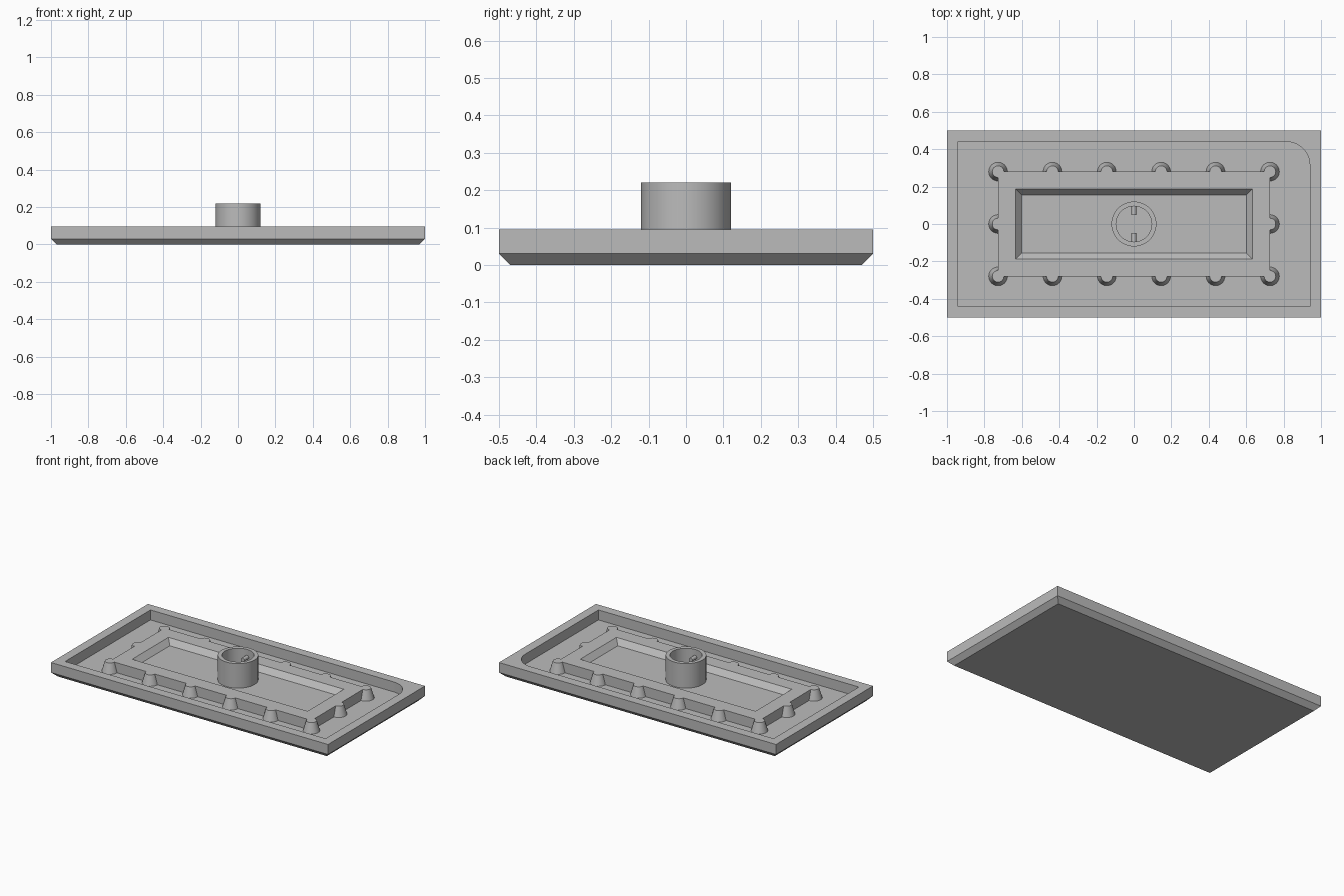
import bpy, bmesh, math
from mathutils import Matrix

if "Cube" in bpy.data.objects:
    bpy.data.objects.remove(bpy.data.objects["Cube"])

grey = bpy.data.materials.new("plain grey")
grey.diffuse_color = (0.5, 0.5, 0.5, 1)
grey.use_nodes = True
grey.node_tree.nodes["Principled BSDF"].inputs["Base Color"].default_value = grey.diffuse_color

FLOOR, TOP, WELL = 0.03, 0.095, 0.06


def make(name, bm, smooth=False):
    bmesh.ops.recalc_face_normals(bm, faces=bm.faces)
    mesh = bpy.data.meshes.new(name)
    bm.to_mesh(mesh)
    bm.free()
    mesh.materials.append(grey)
    ob = bpy.data.objects.new(name, mesh)
    bpy.context.collection.objects.link(ob)
    if smooth:
        smooth_by_angle(ob)
    return ob


def smooth_by_angle(ob):
    bpy.ops.object.select_all(action='DESELECT')
    ob.select_set(True)
    bpy.context.view_layer.objects.active = ob
    bpy.ops.object.shade_smooth_by_angle(angle=math.radians(30))


def loft(sections, bm=None, caps=True, closed=False):
    """Skin a stack of (outline, z) sections."""
    bm = bm or bmesh.new()
    loops = [[bm.verts.new((x, y, z)) for x, y in pts] for pts, z in sections]
    pairs = list(zip(loops, loops[1:])) + ([(loops[-1], loops[0])] if closed else [])
    for a, b in pairs:
        for i in range(len(a)):
            j = (i + 1) % len(a)
            bm.faces.new((a[i], a[j], b[j], b[i]))
    if caps and not closed:
        bm.faces.new(loops[0][::-1])
        bm.faces.new(loops[-1])
    return bm


def rect(hx, hy):
    return [(-hx, -hy), (hx, -hy), (hx, hy), (-hx, hy)]


def circle(r, n=48, cx=0, cy=0):
    return [(cx + r * math.cos(2 * math.pi * i / n),
             cy + r * math.sin(2 * math.pi * i / n)) for i in range(n)]


def boolean(ob, cutter, op):
    """Apply a boolean and discard the helper."""
    mod = ob.modifiers.new(op, 'BOOLEAN')
    mod.operation, mod.object, mod.solver = op, cutter, 'EXACT'
    bpy.context.view_layer.objects.active = ob
    bpy.ops.object.modifier_apply(modifier=mod.name)
    bpy.data.objects.remove(cutter)


# Tray with chamfered underside and a recess that has one rounded corner
tray = make("tray", loft([(rect(0.97, 0.47), 0), (rect(1, 0.5), 0.03), (rect(1, 0.5), TOP)]))
R = 0.125
corner = [(0.94 - R + R * math.cos(a), 0.44 - R + R * math.sin(a))
          for a in (math.pi / 2 * i / 12 for i in range(13))]
outline = [(-0.94, -0.44), (0.94, -0.44)] + corner + [(-0.94, 0.44)]
boolean(tray, make("recess_cutter", loft([(outline, FLOOR), (outline, 0.2)])), 'DIFFERENCE')
smooth_by_angle(tray)

# Raised platform with tapered studs round its edge and a sloped well
platform = make("platform", loft([(rect(0.727, 0.28), FLOOR), (rect(0.727, 0.28), TOP)]))
spots = [(x, y) for x in (-0.727, -0.436, -0.145, 0.145, 0.436, 0.727) for y in (-0.28, 0.28)]
spots += [(-0.727, 0), (0.727, 0)]
studs = bmesh.new()
for x, y in spots:
    loft([(circle(0.05, 32, x, y), FLOOR), (circle(0.031, 32, x, y), TOP)], studs)
boolean(platform, make("studs", studs), 'UNION')
slope = 0.031
grow = slope * (0.2 - WELL) / (TOP - WELL)
well = loft([(rect(0.602, 0.156), WELL), (rect(0.602 + grow, 0.156 + grow), 0.2)])
boolean(platform, make("well_cutter", well), 'DIFFERENCE')
smooth_by_angle(platform)

# Hollow socket standing in the well
make("socket", loft([(circle(0.12, 64), WELL), (circle(0.12, 64), 0.22),
                     (circle(0.095, 64), 0.22), (circle(0.095, 64), WELL)],
                    closed=True), smooth=True)

# Two small pins pointing inward from the socket wall
for side, label in ((1, "back"), (-1, "front")):
    bm = bmesh.new()
    bmesh.ops.create_cone(bm, cap_ends=True, segments=20, radius1=0.0125, radius2=0.0125, depth=0.055,
                          matrix=Matrix.Translation((0, side * 0.0755, 0.17))
                          @ Matrix.Rotation(math.pi / 2, 4, 'X'))
    make(label + "_pin", bm, smooth=True)
